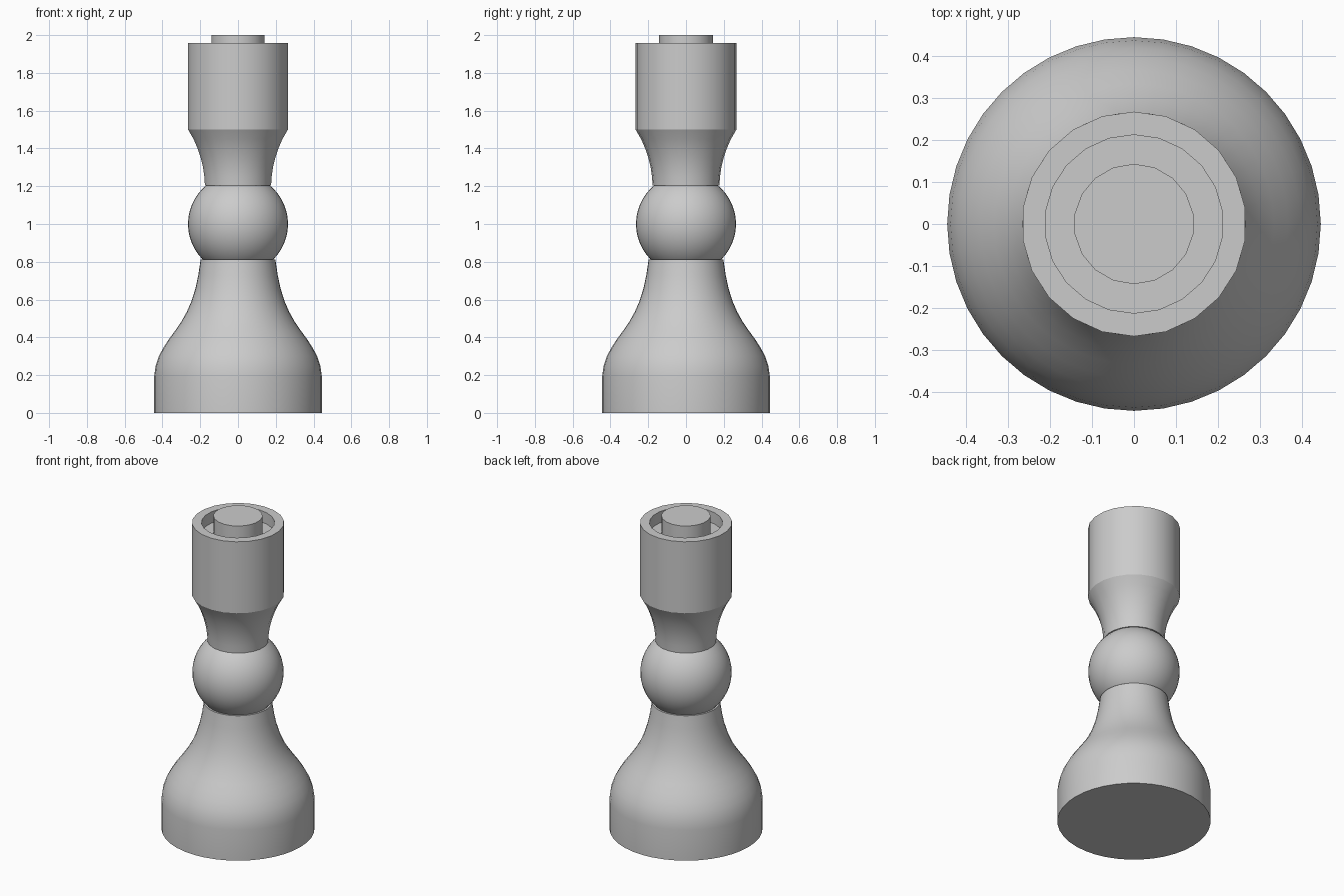
import bpy
import bmesh
import math

cube = bpy.data.objects.get("Cube")
if cube:
    bpy.data.objects.remove(cube, do_unlink=True)

# Single plain grey
grey = bpy.data.materials.new("plain_grey")
grey.use_nodes = True
grey.diffuse_color = (0.6, 0.6, 0.6, 1)
grey.node_tree.nodes["Principled BSDF"].inputs["Base Color"].default_value = (0.6, 0.6, 0.6, 1)


def finish(obj):
    """Give the part its colour and smooth shading with sharp rims."""
    obj.data.materials.append(grey)
    bpy.ops.object.select_all(action="DESELECT")
    obj.select_set(True)
    bpy.context.view_layer.objects.active = obj
    bpy.ops.object.shade_smooth_by_angle(angle=math.radians(25))


def lathe(name, profile, sides):
    """Turn a (radius, height) profile about z and cap both ends."""
    bm = bmesh.new()
    rings = []
    for r, z in profile:
        angles = [math.pi / 2 + math.tau * i / sides for i in range(sides)]
        rings.append([bm.verts.new((r * math.cos(a), r * math.sin(a), z)) for a in angles])
    for low, high in zip(rings, rings[1:]):
        for i in range(sides):
            j = (i + 1) % sides
            bm.faces.new((low[i], low[j], high[j], high[i]))
    bm.faces.new(rings[0][::-1])
    bm.faces.new(rings[-1])
    bmesh.ops.recalc_face_normals(bm, faces=bm.faces)
    mesh = bpy.data.meshes.new(name)
    bm.to_mesh(mesh)
    bm.free()
    obj = bpy.data.objects.new(name, mesh)
    bpy.context.collection.objects.link(obj)
    finish(obj)


# Bell-shaped foot
lathe("base", [(0.444, 0), (0.444, 0.195), (0.436, 0.25), (0.419, 0.3), (0.395, 0.345),
               (0.366, 0.39), (0.333, 0.435), (0.3, 0.483), (0.271, 0.535), (0.247, 0.59),
               (0.225, 0.66), (0.21, 0.73), (0.198, 0.812)], 40)

# Round knob
bpy.ops.mesh.primitive_uv_sphere_add(segments=40, ring_count=24, radius=0.265, location=(0, 0, 1))
knob = bpy.context.object
knob.name = "knob"
finish(knob)

# Flared neck
lathe("neck", [(0.177, 1.203), (0.18, 1.25), (0.187, 1.3), (0.199, 1.35),
               (0.216, 1.4), (0.238, 1.45), (0.267, 1.5)], 22)

# Hollow cup with a flat rim
lathe("cup", [(0.267, 1.5), (0.267, 1.957), (0.212, 1.957), (0.212, 1.885)], 22)

# Candle standing in the cup
lathe("candle", [(0.143, 1.88), (0.143, 2.0)], 18)
